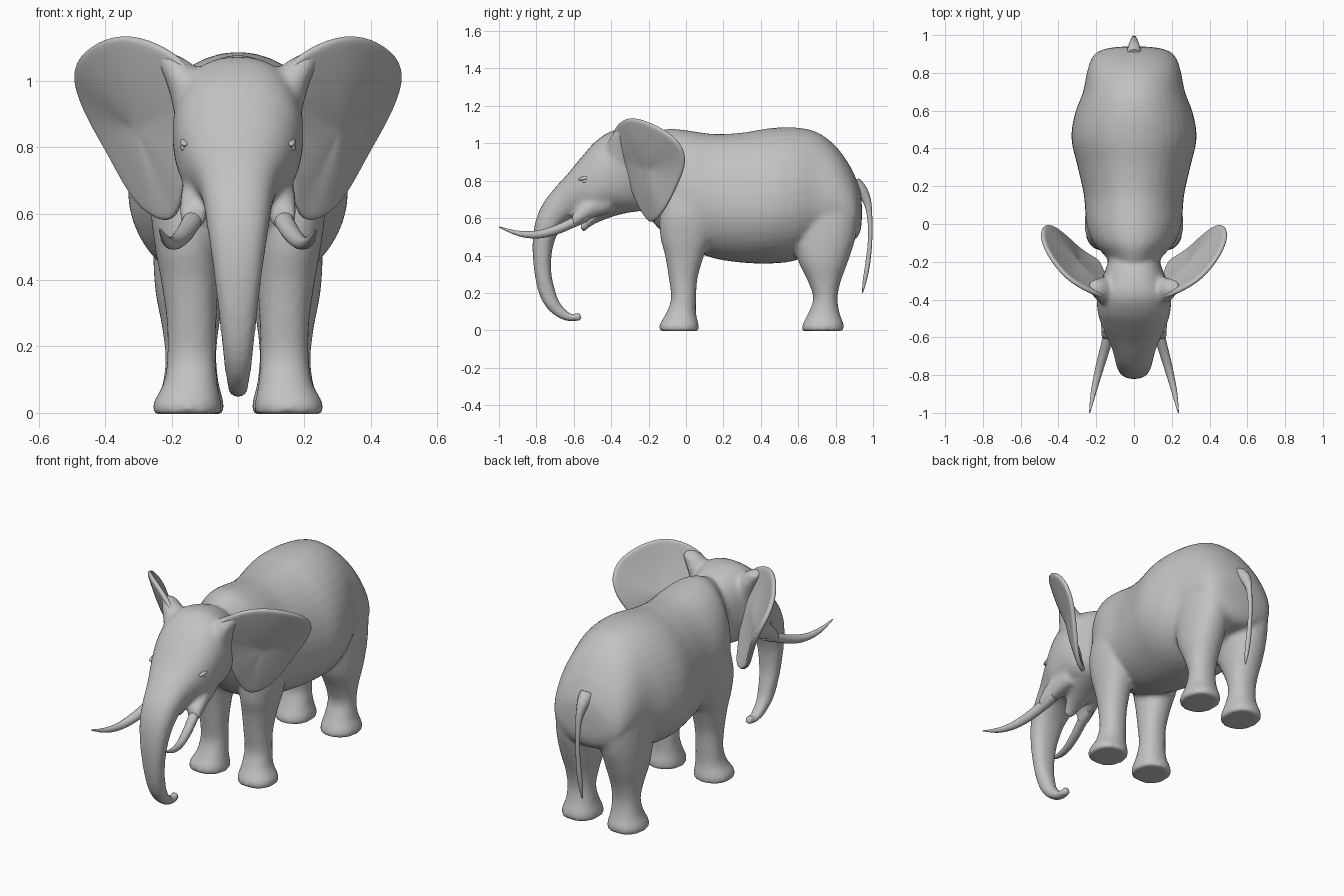
import bpy, bmesh, math
from mathutils import Vector

cube = bpy.data.objects.get("Cube")
if cube:
    bpy.data.objects.remove(cube)

# one grey for the whole animal
grey = bpy.data.materials.new("elephant grey")
grey.use_nodes = True
grey.diffuse_color = (0.54, 0.54, 0.54, 1)
bsdf = next(n for n in grey.node_tree.nodes if n.type == 'BSDF_PRINCIPLED')
bsdf.inputs["Base Color"].default_value = (0.54, 0.54, 0.54, 1)
bsdf.inputs["Roughness"].default_value = 0.8


def catmull(a, b, c, d, t):
    return [0.5 * (2 * q + (r - p) * t + (2 * p - 5 * q + 4 * r - s) * t * t
                   + (3 * q - p - 3 * r + s) * t ** 3)
            for p, q, r, s in zip(a, b, c, d)]


def loft(bm, rows, side=1, mid=0.5, power=2.0, n=40, steps=6):
    """Skin smooth rings; row = (y1, z1, y2, z2, centre x, half width)."""
    last = len(rows) - 1
    smooth = []
    for i in range(last):
        a, d = rows[max(i - 1, 0)], rows[min(i + 2, last)]
        smooth += [catmull(a, rows[i], rows[i + 1], d, k / steps) for k in range(steps)]
    smooth.append(rows[last])
    rings = []
    for y1, z1, y2, z2, cx, hw in smooth:
        p1, p2 = Vector((0, y1, z1)), Vector((0, y2, z2))
        centre = p1.lerp(p2, mid)
        ring = []
        for k in range(n):
            ang = 2 * math.pi * k / n
            c, s = math.cos(ang), math.sin(ang)
            u = math.copysign(abs(c) ** (2 / power), c)
            v = math.copysign(abs(s) ** (2 / power), s)
            p = centre + ((p1 - centre) * v if v > 0 else (p2 - centre) * -v)
            p.x = side * (cx + hw * u)
            ring.append(bm.verts.new(p))
        rings.append(ring)
    faces = [bm.faces.new((r[k], r[(k + 1) % n], q[(k + 1) % n], q[k]))
             for r, q in zip(rings, rings[1:]) for k in range(n)]
    faces += [bm.faces.new(rings[0]), bm.faces.new(rings[-1])]
    bmesh.ops.recalc_face_normals(bm, faces=faces)


def finish(name, bm):
    mesh = bpy.data.meshes.new(name)
    for f in bm.faces:
        f.smooth = len(f.verts) < 5
    bm.to_mesh(mesh)
    bm.free()
    mesh.materials.append(grey)
    obj = bpy.data.objects.new(name, mesh)
    bpy.context.collection.objects.link(obj)
    return obj


SIDES = (("left", 1), ("right", -1))

# torso: (y, top, bottom, half width) from neck to rump
torso = [(-.26, 1.00, .66, .115), (-.18, 1.05, .58, .145), (-.10, 1.077, .50, .215),
         (0, 1.07, .44, .252), (.15, 1.05, .385, .265), (.30, 1.057, .362, .298),
         (.45, 1.081, .357, .331), (.58, 1.085, .372, .314), (.70, 1.06, .42, .27),
         (.80, .985, .46, .25), (.87, .89, .47, .228), (.91, .81, .49, .195),
         (.932, .75, .53, .13), (.94, .68, .58, .04)]

# head flowing into the trunk: front edge, back edge, centre x, half width
head_trunk = [(-.16, 1.0, -.16, .68, 0, .12), (-.26, 1.055, -.24, .64, 0, .155),
              (-.38, 1.07, -.32, .63, 0, .192), (-.48, 1.013, -.40, .63, 0, .195),
              (-.56, .925, -.47, .61, 0, .178), (-.635, .834, -.54, .62, 0, .146),
              (-.70, .762, -.585, .61, 0, .12), (-.765, .677, -.63, .585, 0, .104),
              (-.805, .58, -.68, .53, 0, .092), (-.82, .46, -.715, .43, 0, .076),
              (-.812, .32, -.72, .31, 0, .06), (-.787, .20, -.70, .215, 0, .048),
              (-.745, .12, -.675, .148, 0, .04), (-.68, .066, -.64, .108, 0, .033),
              (-.62, .048, -.61, .088, 0, .028), (-.555, .053, -.565, .10, 0, .025)]

jaw = [(-.30, .74, -.28, .635, 0, .12), (-.40, .70, -.38, .612, 0, .105),
       (-.48, .66, -.46, .582, 0, .075), (-.53, .61, -.51, .556, 0, .05),
       (-.57, .565, -.55, .52, 0, .03)]

cheek = [(-.40, .76, -.40, .63, .105, .05), (-.50, .72, -.50, .60, .12, .05),
         (-.56, .67, -.56, .57, .13, .046), (-.61, .62, -.61, .54, .137, .037)]

# muscle carrying the ear out from the side of the forehead
ear_root = [(-.44, .82, -.28, .82, .125, .05), (-.435, .92, -.28, .92, .14, .056),
            (-.42, 1.0, -.28, .99, .16, .056), (-.385, 1.06, -.29, 1.04, .19, .05),
            (-.36, 1.085, -.30, 1.07, .215, .03)]

# legs: front y, back y, height, centre x, half width
front_leg = [(-.14, .067, -.004, .153, .102), (-.142, .067, .03, .153, .102),
             (-.107, .054, .09, .143, .081), (-.08, .054, .17, .14, .073),
             (-.092, .062, .28, .14, .075), (-.112, .097, .40, .145, .087),
             (-.137, .137, .50, .152, .098), (-.14, .15, .62, .155, .106),
             (-.11, .13, .78, .15, .085)]
hind_leg = [(.62, .842, -.004, .145, .102), (.623, .844, .03, .145, .102),
            (.653, .822, .09, .142, .084), (.68, .81, .17, .142, .077),
            (.653, .827, .26, .143, .086), (.60, .867, .37, .143, .106),
            (.57, .907, .50, .138, .117), (.57, .92, .64, .132, .115),
            (.60, .89, .80, .12, .10)]

# body fused into one skin
bm = bmesh.new()
loft(bm, [(y, t, y, b, 0, w) for y, t, b, w in torso], mid=0.57)
loft(bm, head_trunk, power=2.4)
loft(bm, jaw)
for _, s in SIDES:
    loft(bm, cheek, s)
    loft(bm, ear_root, s)
    for leg in (front_leg, hind_leg):
        loft(bm, [(f, z, b, z, x, w) for f, b, z, x, w in leg], s, power=2.2)
body = finish("body", bm)
remesh = body.modifiers.new("fuse", 'REMESH')
remesh.mode = 'VOXEL'
remesh.voxel_size = 0.013
remesh.use_smooth_shade = True
relax = body.modifiers.new("relax", 'SMOOTH')
relax.factor = 0.5
relax.iterations = 6

# tail
tail = [(.88, .79, .045), (.93, .75, .034), (.968, .69, .02), (.983, .60, .013),
        (.984, .48, .012), (.972, .36, .014), (.957, .27, .012), (.944, .20, .003)]
bm = bmesh.new()
loft(bm, [(y - r, z - r * .5, y + r, z + r * .5, 0, r) for y, z, r in tail], n=12)
finish("tail", bm)

# tusks: y, z, x, radius
tusk = [(-.52, .615, .125, .03), (-.60, .578, .138, .029), (-.70, .535, .165, .026),
        (-.80, .512, .192, .021), (-.90, .519, .216, .014), (-1.0, .553, .235, .003)]
for name, s in SIDES:
    bm = bmesh.new()
    loft(bm, [(y, z + r, y, z - r, x, r) for y, z, x, r in tusk], s, n=16)
    finish(name + "_tusk", bm)

# ears: rim outline drawn in towards a hub that swells forward
rim = [(.13, -.40, 1.03), (.21, -.37, 1.10), (.33, -.31, 1.145), (.425, -.21, 1.12),
       (.493, -.09, 1.06), (.49, -.01, .98), (.445, 0, .88), (.392, -.04, .79),
       (.345, -.08, .70), (.30, -.125, .625), (.235, -.17, .575), (.18, -.20, .58),
       (.16, -.26, .68), (.14, -.31, .82), (.13, -.36, .95)]
hub = Vector((.30, -.165, .86))
SWELL = 0.04
for name, s in SIDES:
    bm = bmesh.new()
    rings = []
    for t in (0, .1, .4, .7):
        pts = [Vector(p).lerp(hub, t) for p in rim]
        lift = SWELL * (1 - (1 - t) ** 2)
        rings.append([bm.verts.new((s * p.x, p.y - lift, p.z)) for p in pts])
    tip = bm.verts.new((s * hub.x, hub.y - SWELL, hub.z))
    n = len(rim)
    for k in range(n):
        j = (k + 1) % n
        for r, q in zip(rings, rings[1:]):
            bm.faces.new((r[k], r[j], q[j], q[k]))
        bm.faces.new((rings[-1][k], rings[-1][j], tip))
    bmesh.ops.recalc_face_normals(bm, faces=bm.faces[:])
    ear = finish(name + "_ear", bm)
    thick = ear.modifiers.new("thickness", 'SOLIDIFY')
    thick.thickness = 0.026
    thick.offset = 0
    subdivide = ear.modifiers.new("round", 'SUBSURF')
    subdivide.levels = subdivide.render_levels = 2

# eyes with a brow fold above each
for name, s in SIDES:
    for part, z, size in (("eye", .800, (.014, .02, .013)), ("brow", .815, (.015, .04, .011))):
        bm = bmesh.new()
        bmesh.ops.create_uvsphere(bm, u_segments=16, v_segments=10, radius=1)
        for v in bm.verts:
            v.co = Vector((s * .160 + v.co.x * size[0], -.535 + v.co.y * size[1],
                           z + v.co.z * size[2] - .2 * abs(v.co.y) * size[1]))
        finish(name + "_" + part, bm)
